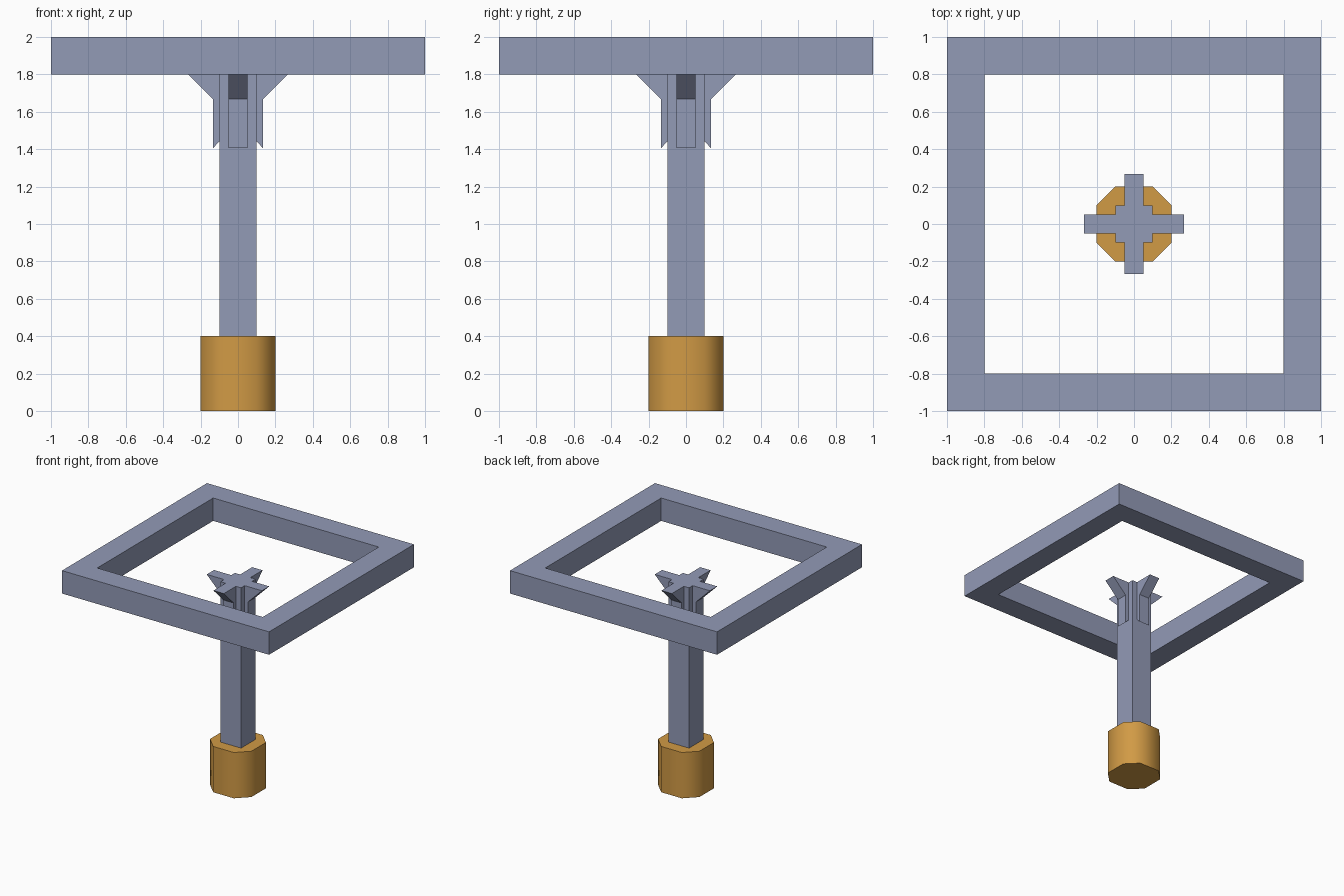
import bpy, bmesh, math
from mathutils import Matrix

if "Cube" in bpy.data.objects:
    bpy.data.objects.remove(bpy.data.objects["Cube"])


def material(name, rgb):
    m = bpy.data.materials.new(name)
    m.diffuse_color = (*rgb, 1)
    m.use_nodes = True
    m.node_tree.nodes["Principled BSDF"].inputs["Base Color"].default_value = m.diffuse_color
    return m


STEEL = material("blue_grey", (0.29, 0.325, 0.47))
ORANGE = material("orange", (0.64, 0.325, 0.06))


def finish(name, bm, mat):
    bmesh.ops.recalc_face_normals(bm, faces=bm.faces)
    mesh = bpy.data.meshes.new(name)
    bm.to_mesh(mesh)
    bm.free()
    mesh.materials.append(mat)
    obj = bpy.data.objects.new(name, mesh)
    bpy.context.collection.objects.link(obj)
    return obj


def prism(name, points, direction, mat, turn=0.0):
    """Extrude a closed 3D profile along a direction, then turn it about z."""
    bm = bmesh.new()
    face = bm.faces.new([bm.verts.new(p) for p in points])
    ext = bmesh.ops.extrude_face_region(bm, geom=[face])["geom"]
    bmesh.ops.translate(bm, vec=direction,
                        verts=[v for v in ext if isinstance(v, bmesh.types.BMVert)])
    bmesh.ops.rotate(bm, verts=bm.verts, cent=(0, 0, 0),
                     matrix=Matrix.Rotation(turn, 3, 'Z'))
    return finish(name, bm, mat)


def square(r, z):
    return [(-r, -r, z), (r, -r, z), (r, r, z), (-r, r, z)]


# Square top frame: four walls between an outer and an inner square
bm = bmesh.new()
rings = [[bm.verts.new(p) for p in square(r, z)]
         for r, z in ((1, 1.8), (1, 2), (0.8, 2), (0.8, 1.8))]
for k in range(4):
    a, b = rings[k], rings[(k + 1) % 4]
    for i in range(4):
        j = (i + 1) % 4
        bm.faces.new((a[i], a[j], b[j], b[i]))
finish("top_frame", bm, STEEL)

# Post
prism("post", square(0.1, 0.002), (0, 0, 1.798), STEEL)

# Four flared braces round the post head
profile = [(0.1, 1.8), (0.267, 1.8), (0.133, 1.667), (0.133, 1.407), (0.1, 1.44)]
for n, side in enumerate(("right", "back", "left", "front")):
    prism(side + "_brace", [(x, -0.05, z) for x, z in profile],
          (0, 0.1, 0), STEEL, n * math.pi / 2)

# Eight-sided foot with smooth sides
foot = prism("foot", [(0.2, -0.1, 0), (0.2, 0.1, 0), (0.1, 0.2, 0), (-0.1, 0.2, 0),
                      (-0.2, 0.1, 0), (-0.2, -0.1, 0), (-0.1, -0.2, 0), (0.1, -0.2, 0)],
             (0, 0, 0.4), ORANGE)
bpy.ops.object.select_all(action='DESELECT')
foot.select_set(True)
bpy.context.view_layer.objects.active = foot
bpy.ops.object.shade_smooth_by_angle(angle=math.radians(60))
